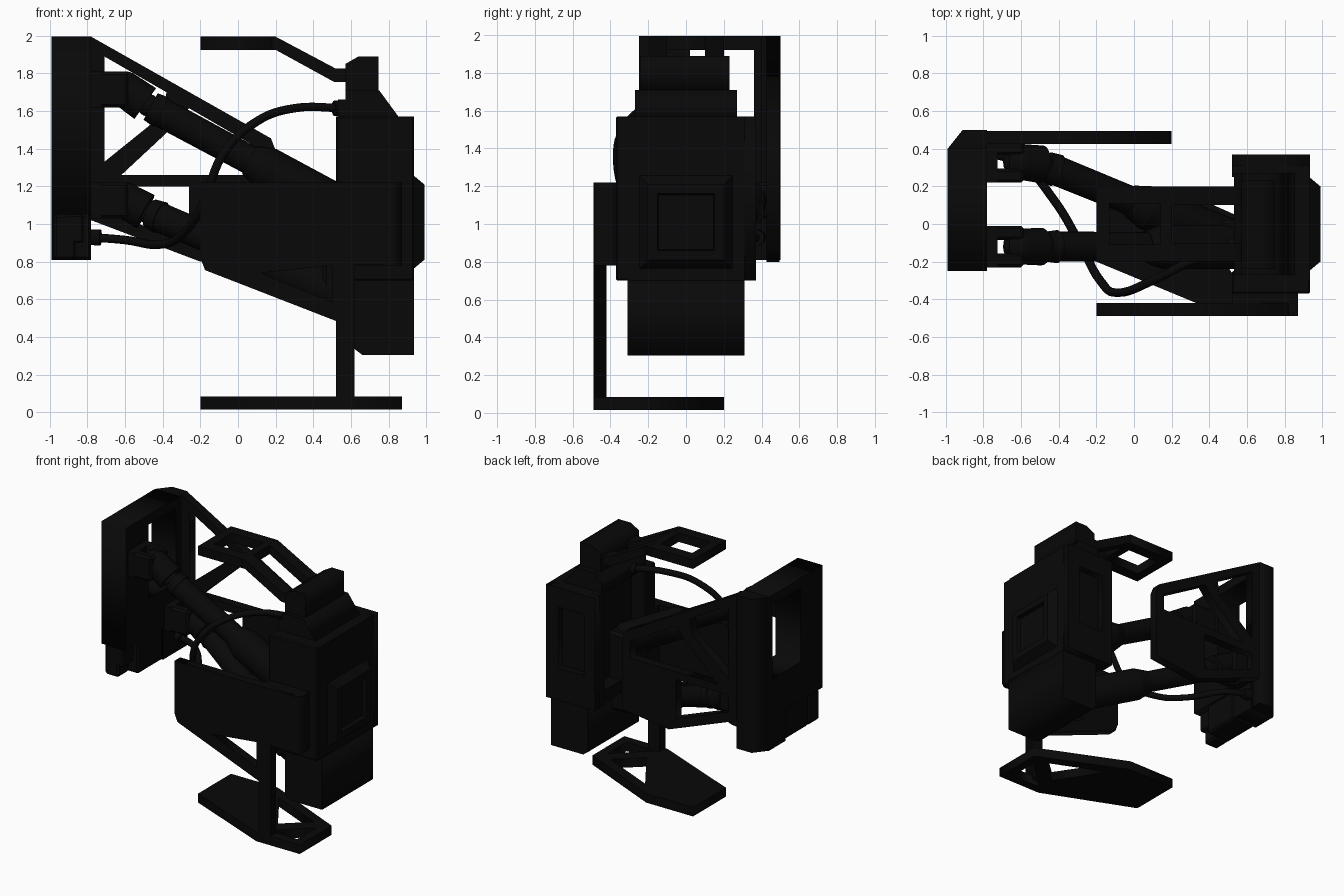
import bpy, bmesh, math
from mathutils import Vector

if "Cube" in bpy.data.objects:
    bpy.data.objects.remove(bpy.data.objects["Cube"])

black = bpy.data.materials.new("matte black")
black.diffuse_color = (0.0025, 0.0025, 0.0025, 1)
black.use_nodes = True
black.node_tree.nodes["Principled BSDF"].inputs["Base Color"].default_value = black.diffuse_color


def finish(ob, bevel=0.0, smooth=False):
    ob.data.materials.clear()
    ob.data.materials.append(black)
    if bevel:
        m = ob.modifiers.new("bevel", 'BEVEL')
        m.width, m.segments = bevel, 1
    if smooth:
        bpy.ops.object.select_all(action='DESELECT')
        ob.select_set(True)
        bpy.context.view_layer.objects.active = ob
        bpy.ops.object.shade_smooth_by_angle(angle=math.radians(40))
    return ob


def box(name, x, y, z, bevel=0.0):
    bpy.ops.mesh.primitive_cube_add(size=1)
    ob = bpy.context.object
    ob.name = name
    for v in ob.data.vertices:
        v.co = [r[0] + (c + 0.5) * (r[1] - r[0]) for c, r in zip(v.co, (x, y, z))]
    return finish(ob, bevel)


def plate(name, loops, lo, hi, axis):
    """Flat outline (first loop) with holes, extruded between lo and hi along axis."""
    cu = bpy.data.curves.new(name, 'CURVE')
    cu.dimensions, cu.fill_mode = '2D', 'BOTH'
    cu.extrude = (hi - lo) / 2
    for pts in loops:
        sp = cu.splines.new('POLY')
        sp.points.add(len(pts) - 1)
        for p, (u, v) in zip(sp.points, pts):
            p.co = (u, v, 0, 1)
        sp.use_cyclic_u = True
    ob = bpy.data.objects.new(name, cu)
    bpy.context.collection.objects.link(ob)
    mid = (lo + hi) / 2
    if axis == 'Z':
        ob.location = (0, 0, mid)
    elif axis == 'Y':
        ob.rotation_euler = (math.pi / 2, 0, 0)
        ob.location = (0, mid, 0)
    else:
        ob.rotation_euler = (math.pi / 2, 0, math.pi / 2)
        ob.location = (mid, 0, 0)
    bpy.ops.object.select_all(action='DESELECT')
    ob.select_set(True)
    bpy.context.view_layer.objects.active = ob
    bpy.ops.object.convert(target='MESH')
    return finish(bpy.context.object)


def rod(name, a, b, r, r2=None, sides=24):
    a, b = Vector(a), Vector(b)
    bpy.ops.mesh.primitive_cone_add(vertices=sides, radius1=r, radius2=r if r2 is None else r2,
                                    depth=(b - a).length, location=(a + b) / 2)
    ob = bpy.context.object
    ob.name = name
    ob.rotation_euler = (b - a).to_track_quat('Z', 'Y').to_euler()
    return finish(ob, smooth=True)


def ball(name, c, r):
    bpy.ops.mesh.primitive_uv_sphere_add(segments=20, ring_count=12, radius=r, location=c)
    bpy.context.object.name = name
    return finish(bpy.context.object, smooth=True)


def rect(u0, u1, v0, v1):
    return [(u0, v0), (u1, v0), (u1, v1), (u0, v1)]


# Mounting column: windowed slab with a chamfered rear corner
plate("mounting_column", [
    [(-0.25, 1.05), (0.2, 1.05), (0.2, 0.81), (0.40, 0.81), (0.40, 1.995), (-0.25, 1.995)],
    rect(0.02, 0.36, 1.35, 1.92)], -0.99, -0.78, 'X')
plate("column_rear_edge", [[(-0.99, 0.40), (-0.78, 0.40), (-0.78, 0.50), (-0.91, 0.50)]],
      0.81, 1.995, 'Z')
box("column_lower_block", (-0.98, -0.78), (-0.10, 0.2), (0.81, 1.05), 0.015)
box("column_front_block", (-0.98, -0.86), (-0.23, -0.10), (0.81, 1.05), 0.015)
box("lower_block_cover", (-0.92, -0.82), (-0.23, -0.10), (0.90, 1.05), 0.01)

# Rear side frame with triangular openings
plate("rear_side_frame", [
    [(-0.78, 1.995), (0.175, 1.455), (0.2, 1.39), (0.2, 0.85), (-0.2, 0.80), (-0.78, 1.02)],
    [(-0.71, 1.33), (-0.40, 1.58), (-0.38, 1.70), (-0.71, 1.89)],
    [(-0.62, 1.26), (0.13, 1.26), (0.13, 1.39), (-0.26, 1.615), (-0.33, 1.53)],
    [(-0.71, 1.20), (-0.26, 1.20), (-0.26, 0.90), (-0.71, 1.07)]], 0.425, 0.495, 'Y')

# Front side shield with its post, triangular cutout and return to the body
plate("front_side_shield", [
    [(-0.2, 1.22), (0.82, 1.22), (0.82, 0.785), (0.62, 0.785), (0.62, 0.05), (0.52, 0.05),
     (0.52, 0.485), (-0.175, 0.755), (-0.2, 0.82)],
    [(0.12, 0.74), (0.50, 0.78), (0.50, 0.585)]], -0.49, -0.42, 'Y')
plate("shield_return", [[(0.52, -0.43), (0.81, -0.49), (0.825, -0.49), (0.87, -0.46),
                         (0.87, -0.36), (0.52, -0.36)]], 0.78, 1.22, 'Z')

# Bottom platform
plate("bottom_platform", [
    [(-0.2, -0.2), (-0.2, 0.2), (0.2, 0.2), (0.87, -0.1), (0.87, -0.49), (0.5, -0.49)],
    [(0.55, -0.42), (0.80, -0.42), (0.80, -0.19)],
    [(0.30, 0.07), (0.73, -0.12), (0.54, -0.29)]], 0.015, 0.085, 'Z')

# Top guard: ring and two sloping arms
plate("top_guard_ring", [rect(-0.2, 0.2, -0.2, 0.2), rect(-0.13, 0.14, -0.11, 0.11)],
      1.925, 1.995, 'Z')
for n, y in (("front", -0.2), ("rear", 0.1)):
    plate(n + "_guard_arm", [[(0.18, 1.995), (0.2, 1.995), (0.52, 1.825), (0.60, 1.825),
                              (0.60, 1.755), (0.51, 1.755), (0.2, 1.925), (0.18, 1.925)]],
          y, y + 0.1, 'Y')

# Main body: back block and two cheeks forming a channel
box("body_block", (0.64, 0.935), (-0.30, 0.30), (0.70, 1.57))
box("front_cheek", (0.52, 0.935), (-0.37, -0.25), (0.70, 1.57), 0.008)
plate("rear_cheek", [rect(0.52, 0.935, 0.70, 1.57), rect(0.61, 0.83, 0.95, 1.42)],
      0.31, 0.37, 'Y')
box("rear_cheek_backing", (0.52, 0.935), (0.25, 0.32), (0.70, 1.57))
box("body_floor", (0.54, 0.70), (-0.28, 0.28), (0.70, 0.80))
plate("lower_body", [[(0.62, 0.72), (0.935, 0.72), (0.935, 0.305), (0.66, 0.305), (0.62, 0.335)]],
      -0.31, 0.31, 'Y')

# Raised cover on the outer face with a recessed square
bpy.ops.mesh.primitive_cube_add(size=1)
cover = bpy.context.object
cover.name = "outer_cover"
for v in cover.data.vertices:
    out = v.co.x > 0
    k = 0.20 if out else 0.25
    v.co = (0.99 if out else 0.93, math.copysign(k, v.co.y), 1.01 + math.copysign(k, v.co.z))
bm = bmesh.new()
bm.from_mesh(cover.data)
bm.normal_update()
face = [f for f in bm.faces if f.normal.x > 0.9]
bmesh.ops.inset_region(bm, faces=face, thickness=0.07)
bmesh.ops.inset_region(bm, faces=face, thickness=0.008, depth=-0.03)
bm.to_mesh(cover.data)
bm.free()
finish(cover)

# Head: tapered neck and cap
plate("neck", [[(0.53, 1.56), (0.86, 1.56), (0.75, 1.71), (0.57, 1.71), (0.57, 1.66),
                (0.53, 1.66)]], -0.27, 0.27, 'Y')
plate("head_cap", [[(0.57, 1.70), (0.745, 1.70), (0.745, 1.89), (0.64, 1.89), (0.57, 1.85)]],
      -0.24, 0.23, 'Y')


# Two telescoping struts: stub, socket, ball joint, thin rod, collar, thick barrel
def strut(name, root, knee, end, split):
    root, knee, end = Vector(root), Vector(knee), Vector(end)
    elbow = root + Vector((0.19, 0, 0))
    d = end - knee
    mid = knee + d * split
    rod(name + "_stub", root + Vector((0.13, 0, 0)), elbow, 0.095)
    ball(name + "_elbow", elbow, 0.096)
    rod(name + "_socket", elbow, knee - d.normalized() * 0.02, 0.095, 0.1)
    ball(name + "_joint", knee, 0.06)
    rod(name + "_rod_end", knee + d * 0.01, knee + d * 0.06, 0.08, 0.088)
    rod(name + "_rod", knee + d * 0.06, mid, 0.08, 0.077)
    rod(name + "_collar", mid - d * 0.03, mid + d * 0.05, 0.085, 0.118)
    rod(name + "_barrel", mid + d * 0.05, end, 0.118)
    # forked mount on the column
    z = (root.z - 0.095, root.z + 0.095)
    box(name + "_mount", (-0.785, -0.725), (root.y - 0.11, root.y + 0.11), z)
    for s in (-1, 1):
        y = root.y + s * 0.073
        box(name + "_fork", (-0.75, -0.585), (y - 0.037, y + 0.037), z, 0.015)


strut("upper_strut", (-0.79, -0.12, 1.715), (-0.475, -0.12, 1.63), (0.62, -0.12, 1.04), 0.52)
strut("lower_strut", (-0.79, 0.33, 1.125), (-0.475, 0.31, 1.06), (0.58, -0.12, 0.615), 0.46)
box("barrel_yoke", (0.45, 0.68), (-0.20, 0.02), (0.55, 1.15), 0.02)

# Flexible cable from the neck to the column
cu = bpy.data.curves.new("cable", 'CURVE')
cu.dimensions = '3D'
cu.bevel_depth, cu.bevel_resolution, cu.resolution_u = 0.023, 3, 6
path = [(0.57, -0.10, 1.615), (0.30, -0.20, 1.615), (0.10, -0.30, 1.545), (-0.08, -0.365, 1.37),
        (-0.18, -0.30, 1.12), (-0.30, -0.08, 0.94), (-0.42, 0.12, 0.89), (-0.60, 0.32, 0.915),
        (-0.78, 0.38, 0.93)]
sp = cu.splines.new('BEZIER')
sp.bezier_points.add(len(path) - 1)
for p, co in zip(sp.bezier_points, path):
    p.co = co
    p.handle_left_type = p.handle_right_type = 'AUTO'
cable = bpy.data.objects.new("cable", cu)
bpy.context.collection.objects.link(cable)
bpy.ops.object.select_all(action='DESELECT')
cable.select_set(True)
bpy.context.view_layer.objects.active = cable
bpy.ops.object.convert(target='MESH')
finish(bpy.context.object, smooth=True)
rod("cable_plug", (-0.79, 0.38, 0.93), (-0.73, 0.37, 0.928), 0.042)
rod("neck_plug", (0.51, -0.12, 1.615), (0.60, -0.09, 1.615), 0.04)
